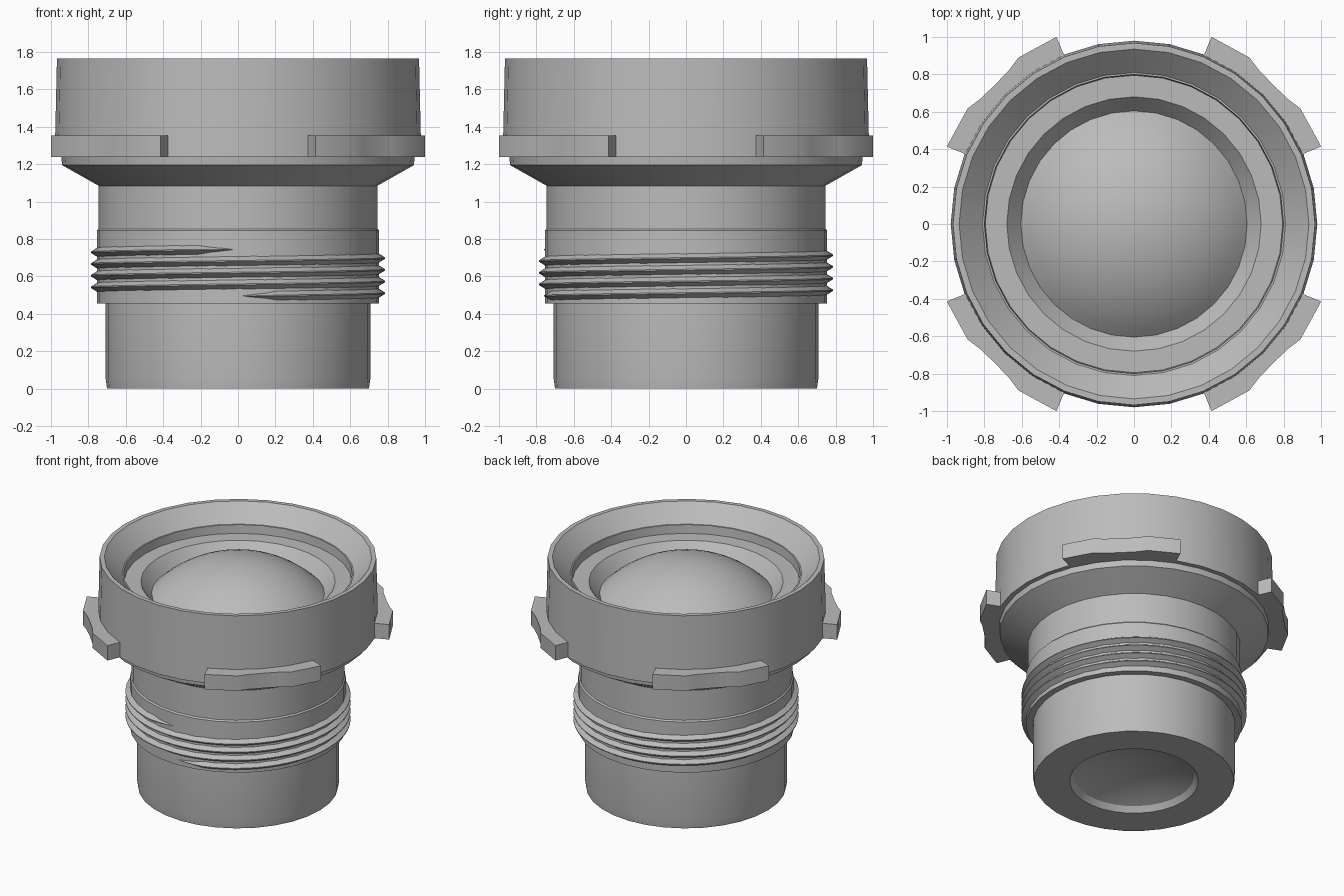
import bpy, bmesh
from math import sin, cos, pi, radians, sqrt, asin

SEGMENTS = 32
parts = []

if "Cube" in bpy.data.objects:
    bpy.data.objects.remove(bpy.data.objects["Cube"], do_unlink=True)

grey = bpy.data.materials.new("plain grey")
grey.use_nodes = True
colour = (0.5, 0.5, 0.5, 1)
grey.diffuse_color = colour
grey.node_tree.nodes["Principled BSDF"].inputs["Base Color"].default_value = colour


def finish(bm, name):
    bmesh.ops.remove_doubles(bm, verts=bm.verts, dist=0.0001)
    mesh = bpy.data.meshes.new(name)
    bm.to_mesh(mesh)
    bm.free()
    mesh.materials.append(grey)
    obj = bpy.data.objects.new(name, mesh)
    bpy.context.collection.objects.link(obj)
    parts.append(obj)


def polar(r, a, z):
    return (r * cos(a), r * sin(a), z)


def bridge(bm, rings, closed_path, closed_section):
    """Join neighbouring rings of vertices with quads."""
    n, m = len(rings), len(rings[0])
    for i in range(n if closed_path else n - 1):
        a, b = rings[i], rings[(i + 1) % n]
        for j in range(m if closed_section else m - 1):
            k = (j + 1) % m
            bm.faces.new((a[j], b[j], b[k], a[k]))


def lathe(name, profile):
    """Turn (radius, z) points about z; solid side lies left of the path."""
    bm = bmesh.new()
    rings = [[bm.verts.new(polar(r, 2 * pi * i / SEGMENTS, z)) for r, z in profile]
             for i in range(SEGMENTS)]
    bridge(bm, rings, True, False)
    finish(bm, name)


def cap(radius, rise, z, steps=10):
    """Profile of a spherical cap from its edge to its pole."""
    ball = (radius ** 2 + rise ** 2) / (2 * rise)
    half = asin(radius / ball)
    return [(ball * sin(half * (1 - i / steps)),
             z + rise - ball + ball * cos(half * (1 - i / steps)))
            for i in range(steps + 1)]


# Turned body, from the rear end up
lathe("rear_barrel", [(0.42, 0.04), (0.45, 0), (0.7, 0), (0.708, 0.055), (0.708, 0.455)])
lathe("threaded_collar", [(0.708, 0.455), (0.755, 0.455), (0.755, 0.845), (0.745, 0.855)])
lathe("neck", [(0.745, 0.855), (0.745, 1.085)])
lathe("flared_shoulder", [(0.745, 1.085), (0.94, 1.195), (0.945, 1.24)])
lathe("front_barrel", [(0.945, 1.24), (0.98, 1.24), (0.968, 1.765), (0.935, 1.765),
                       (0.81, 1.645), (0.8, 1.645), (0.795, 1.58)])
lathe("glass_retaining_ring", [(0.795, 1.58), (0.68, 1.58), (0.605, 1.49)])

# Glass elements: domed front, hollowed rear
lathe("front_glass", cap(0.605, 0.25, 1.49))
lathe("rear_glass", cap(0.42, 0.08, 0.04))

# Screw thread: a triangular ridge climbing four turns, tapered at both ends
bm = bmesh.new()
turns, pitch, per_turn = 4, 0.0625, 64
count = turns * per_turn
rings = []
for i in range(count + 1):
    t = i / per_turn
    a = -pi / 2 + 2 * pi * t
    z = 0.495 + pitch * t
    size = max(0.02, min(1, i / 3, (count - i) / 3))
    section = [(0.745, -0.029), (0.752 + 0.035 * size, -0.003 * size),
               (0.752 + 0.035 * size, 0.003 * size), (0.745, 0.029)]
    rings.append([bm.verts.new(polar(r, a, z + dz * size)) for r, dz in section])
bridge(bm, rings, False, True)
bm.faces.new(rings[0])
bm.faces.new(rings[-1][::-1])
bmesh.ops.recalc_face_normals(bm, faces=bm.faces)
finish(bm, "screw_thread")

# Four grip lugs with a shallow waist on the outer side
waist = [(22.5, 1.083), (34.8, 1.083), (39, 1.06), (45, 1.052),
         (51, 1.06), (55.2, 1.083), (67.5, 1.083)]
for quarter, side in enumerate(("back_left", "back_right", "front_right", "front_left")):
    bm = bmesh.new()
    rings = []
    for degrees, outer in waist:
        a = radians(degrees + 90 * quarter)
        section = [(0.93, 1.24), (outer, 1.24), (outer, 1.355), (0.93, 1.355)]
        rings.append([bm.verts.new(polar(r, a, z)) for r, z in section])
    bridge(bm, rings, False, True)
    bm.faces.new(rings[0])
    bm.faces.new(rings[-1][::-1])
    bmesh.ops.recalc_face_normals(bm, faces=bm.faces)
    finish(bm, side + "_grip_lug")

# Smooth shading that keeps the machined edges crisp
bpy.ops.object.select_all(action="DESELECT")
for obj in parts:
    obj.select_set(True)
bpy.context.view_layer.objects.active = parts[0]
bpy.ops.object.shade_smooth_by_angle(angle=radians(25))
